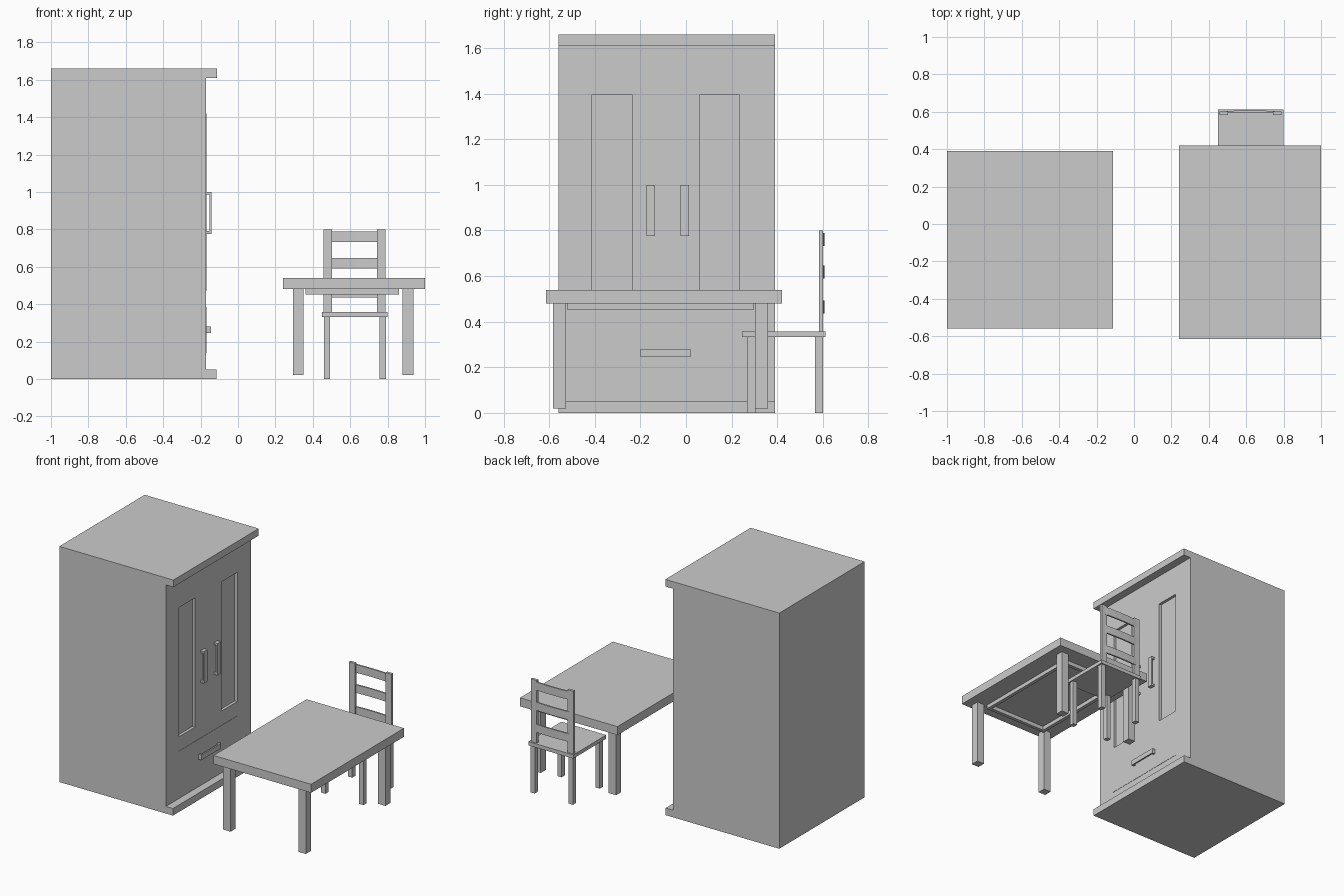
import bpy, bmesh
from mathutils import Vector

cube = bpy.data.objects.get("Cube")
if cube:
    bpy.data.objects.remove(cube, do_unlink=True)

grey = bpy.data.materials.new("plain grey")
grey.use_nodes = True
COLOUR = (0.6, 0.6, 0.6, 1)
grey.diffuse_color = COLOUR
grey.node_tree.nodes["Principled BSDF"].inputs["Base Color"].default_value = COLOUR


def finish(name, bm):
    mesh = bpy.data.meshes.new(name)
    bmesh.ops.recalc_face_normals(bm, faces=bm.faces)
    bm.to_mesh(mesh)
    bm.free()
    mesh.materials.append(grey)
    obj = bpy.data.objects.new(name, mesh)
    bpy.context.collection.objects.link(obj)
    return obj


def add_box(bm, x, y, z):
    verts = bmesh.ops.create_cube(bm, size=1)["verts"]
    for v in verts:
        v.co = [lo + (c + 0.5) * (hi - lo) for c, (lo, hi) in zip(v.co, (x, y, z))]


def box(name, x, y, z):
    bm = bmesh.new()
    add_box(bm, x, y, z)
    return finish(name, bm)


# Cabinet body with two recessed door panels
FRONT = -0.17
PANELS = [(-0.415, -0.235), (0.06, 0.235)]
PANEL_Z = (0.485, 1.395)
bm = bmesh.new()
add_box(bm, (-1, FRONT), (-0.56, 0.39), (0.05, 1.61))
cuts = [((0, y, 0), (0, 1, 0)) for pair in PANELS for y in pair]
cuts += [((0, 0, z), (0, 0, 1)) for z in PANEL_Z]
for co, no in cuts:
    bmesh.ops.bisect_plane(bm, geom=bm.verts[:] + bm.edges[:] + bm.faces[:],
                           plane_co=co, plane_no=no)
bm.normal_update()
recess = []
for f in bm.faces:
    c = f.calc_center_median()
    if (f.normal.x > 0.9 and PANEL_Z[0] < c.z < PANEL_Z[1]
            and any(a < c.y < b for a, b in PANELS)):
        recess.append(f)
for f in recess:
    new = bmesh.ops.extrude_discrete_faces(bm, faces=[f])["faces"][0]
    bmesh.ops.translate(bm, verts=new.verts[:], vec=Vector((-0.02, 0, 0)))
bmesh.ops.dissolve_limit(bm, angle_limit=0.01, verts=bm.verts[:], edges=bm.edges[:])
finish("cabinet_body", bm)

# Cabinet top, plinth, drawer front and thin door strip
box("cabinet_top", (-1, -0.112), (-0.56, 0.39), (1.61, 1.66))
box("cabinet_plinth", (-1, -0.115), (-0.56, 0.39), (0, 0.05))
box("drawer_front", (FRONT - 0.01, FRONT + 0.002), (-0.42, 0.238), (0.14, 0.385))
box("door_strip", (FRONT - 0.01, FRONT + 0.001), (0.243, 0.248), (0.47, 1.42))


# Handles: a bar on two stubs
def handle(name, y, z, depth, axis):
    bm = bmesh.new()
    out = FRONT + depth
    add_box(bm, (out - 0.01, out), y, z)
    lo, hi = (y, z)[axis]
    for a, b in ((lo, lo + 0.015), (hi - 0.015, hi)):
        spans = [y, z]
        spans[axis] = (a, b)
        add_box(bm, (FRONT - 0.005, out - 0.01), *spans)
    finish(name, bm)


handle("right_door_handle", (-0.173, -0.135), (0.775, 1.0), 0.027, 1)
handle("left_door_handle", (-0.025, 0.013), (0.775, 1.0), 0.027, 1)
handle("drawer_handle", (-0.2, 0.02), (0.245, 0.28), 0.025, 0)

# Table: top, hollow apron and four legs
box("table_top", (0.24, 1.0), (-0.615, 0.42), (0.48, 0.54))
ax, ay, az, t = (0.36, 0.86), (-0.52, 0.295), (0.452, 0.48), 0.025
bm = bmesh.new()
for x in ((ax[0], ax[0] + t), (ax[1] - t, ax[1])):
    add_box(bm, x, ay, az)
for y in ((ay[0], ay[0] + t), (ay[1] - t, ay[1])):
    add_box(bm, (ax[0] + t, ax[1] - t), y, az)
finish("table_apron", bm)
for side, x in (("right", 0.293), ("left", 0.88)):
    for end, y in (("front", -0.583), ("back", 0.303)):
        box(f"table_{end}_{side}_leg", (x, x + 0.057), (y, y + 0.057), (0.02, 0.48))

# Chair: seat, legs and back posts
box("chair_seat", (0.45, 0.8), (0.245, 0.612), (0.332, 0.358))
for side, x, px in (("right", 0.46, 0.457), ("left", 0.757, 0.742)):
    for end, y in (("front", 0.268), ("back", 0.566)):
        box(f"chair_{end}_{side}_leg", (x, x + 0.033), (y, y + 0.036), (0, 0.332))
    box(f"chair_{side}_post", (px, px + 0.046), (0.583, 0.602), (0.358, 0.8))

# Gently bowed back slats
STEPS = 6
for name, z in (("lower", 0.435), ("middle", 0.59), ("upper", 0.732)):
    bm = bmesh.new()
    rows = []
    for i in range(STEPS + 1):
        u = i / STEPS
        x = 0.46 + 0.325 * u
        y = 0.589 + 0.008 * (1 - (2 * u - 1) ** 2)
        rows.append([bm.verts.new(p) for p in ((x, y, z), (x, y + 0.011, z),
                                              (x, y + 0.011, z + 0.057), (x, y, z + 0.057))])
    for a, b in zip(rows, rows[1:]):
        for k in range(4):
            n = (k + 1) % 4
            bm.faces.new((a[k], a[n], b[n], b[k]))
    bm.faces.new(rows[0])
    bm.faces.new(rows[-1])
    finish(f"chair_{name}_slat", bm)
